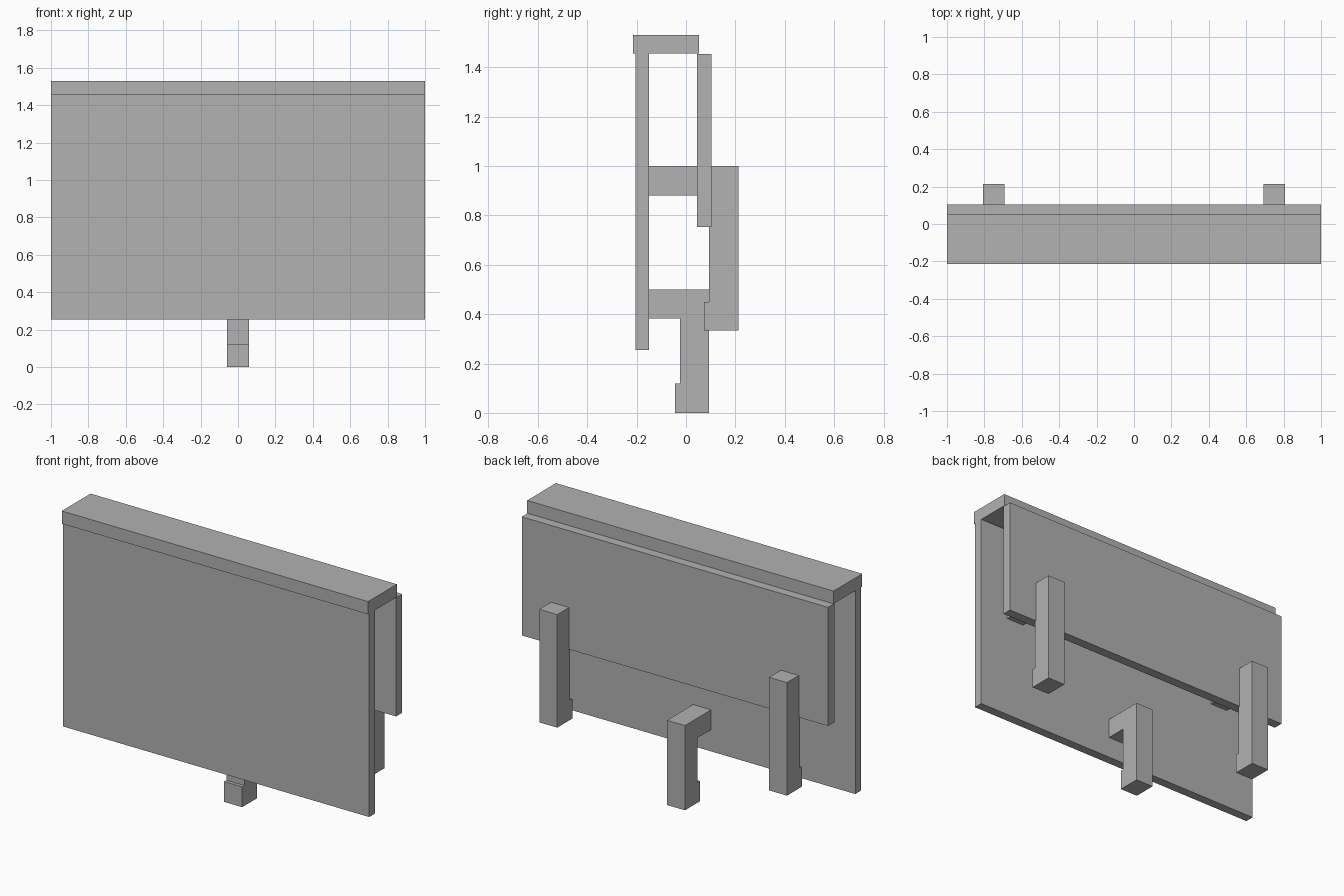
import bpy
import bmesh

cube = bpy.data.objects.get("Cube")
if cube:
    bpy.data.objects.remove(cube, do_unlink=True)

grey = bpy.data.materials.new("plain grey")
grey.use_nodes = True
colour = (0.445, 0.445, 0.445, 1)
grey.diffuse_color = colour
grey.node_tree.nodes["Principled BSDF"].inputs["Base Color"].default_value = colour


def extrude_profile(name, profile, x_centre, width):
    """Extrude a closed (y, z) side profile along x."""
    bm = bmesh.new()
    face = bm.faces.new([bm.verts.new((x_centre - width / 2, y, z)) for y, z in profile])
    result = bmesh.ops.extrude_face_region(bm, geom=[face])
    moved = [v for v in result["geom"] if isinstance(v, bmesh.types.BMVert)]
    bmesh.ops.translate(bm, verts=moved, vec=(width, 0, 0))
    bmesh.ops.recalc_face_normals(bm, faces=bm.faces)
    mesh = bpy.data.meshes.new(name)
    bm.to_mesh(mesh)
    bm.free()
    mesh.materials.append(grey)
    obj = bpy.data.objects.new(name, mesh)
    bpy.context.collection.objects.link(obj)
    return obj


def board(name, y0, y1, z0, z1):
    extrude_profile(name, [(y0, z0), (y1, z0), (y1, z1), (y0, z1)], 0, 2)


# Full-width boards
board("front_board", -0.205, -0.15, 0.255, 1.455)
board("back_board", 0.045, 0.103, 0.753, 1.453)
board("top_cap", -0.215, 0.053, 1.455, 1.53)

# Hooked brackets: arm, post and a small toe facing the front board
upper = [(-0.15, 0.88), (0.093, 0.88), (0.093, 0.45), (0.073, 0.45),
         (0.073, 0.333), (0.213, 0.333), (0.213, 1.0), (-0.15, 1.0)]
lower = [(-0.15, 0.383), (-0.025, 0.383), (-0.025, 0.12), (-0.045, 0.12),
         (-0.045, 0), (0.093, 0), (0.093, 0.5), (-0.15, 0.5)]
for side, x in (("left", 0.75), ("right", -0.75)):
    extrude_profile("upper_bracket_" + side, upper, x, 0.117)
extrude_profile("lower_bracket", lower, 0, 0.117)
